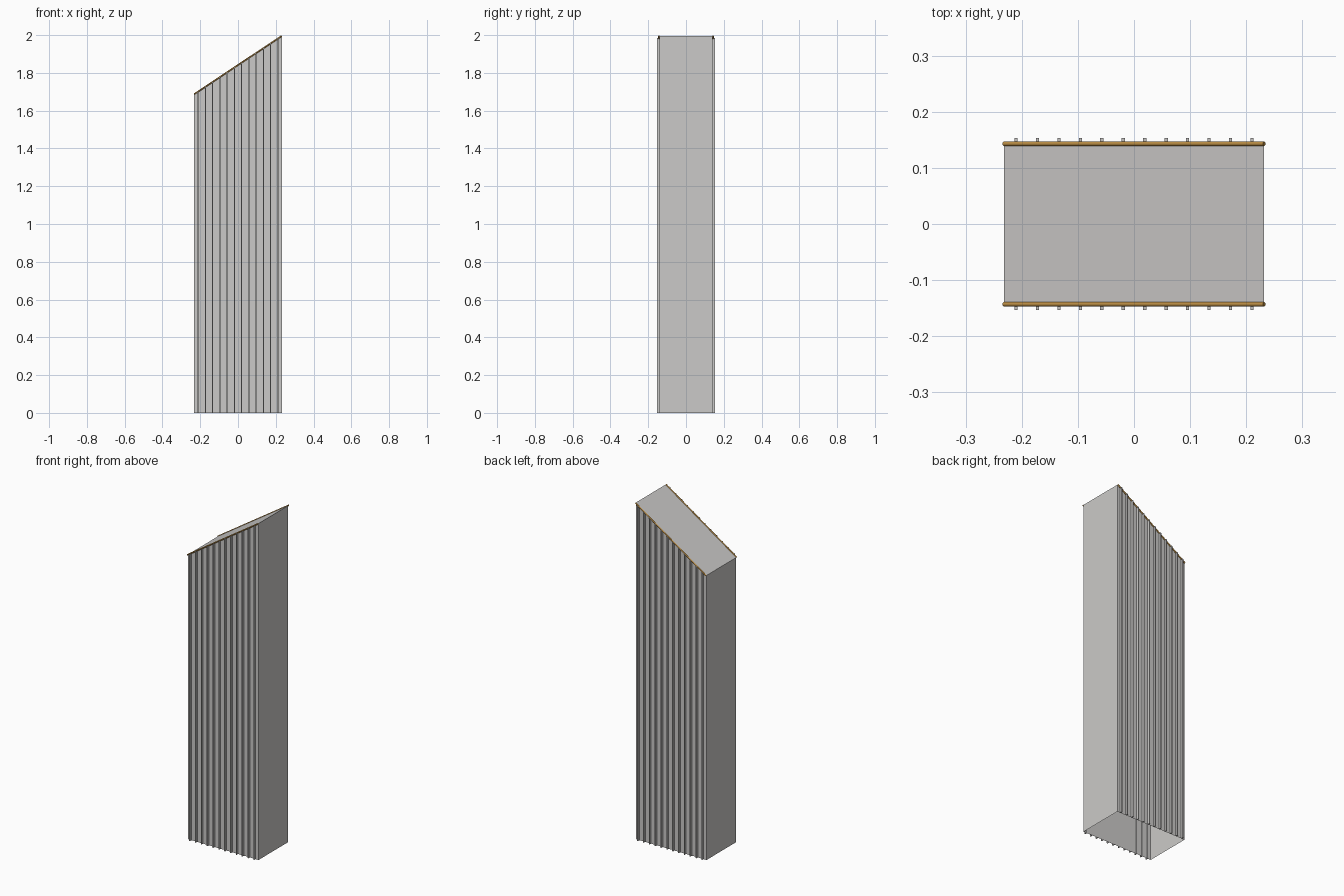
import bpy, bmesh, math
from mathutils import Matrix, Vector

cube = bpy.data.objects.get("Cube")
if cube:
    bpy.data.objects.remove(cube, do_unlink=True)

HALF_X = 0.232      # half width of the tower
WALL_Y = 0.139      # half depth of the tower
LOW, HIGH = 1.688, 1.996
RIBS, PITCH = 12, 0.0383


def make_material(name, colour):
    mat = bpy.data.materials.new(name)
    mat.use_nodes = True
    mat.diffuse_color = (*colour, 1)
    mat.node_tree.nodes["Principled BSDF"].inputs["Base Color"].default_value = (*colour, 1)
    return mat


def roof_height(x):
    return LOW + (HIGH - LOW) * (x + HALF_X) / (2 * HALF_X)


def finish(name, bm, mat, mirror=False):
    mesh = bpy.data.meshes.new(name)
    bm.to_mesh(mesh)
    bm.free()
    mesh.materials.append(mat)
    obj = bpy.data.objects.new(name, mesh)
    bpy.context.collection.objects.link(obj)
    if mirror:
        mod = obj.modifiers.new("front_and_back", 'MIRROR')
        mod.use_axis = (False, True, False)
        mod.use_clip = False
        mod.use_mirror_merge = False
    return obj


def add_block(bm, x0, x1, y0, y1):
    """Upright block whose top follows the sloping roof."""
    for v in bmesh.ops.create_cube(bm, size=1)["verts"]:
        v.co.x = x1 if v.co.x > 0 else x0
        v.co.y = y1 if v.co.y > 0 else y0
        v.co.z = roof_height(v.co.x) if v.co.z > 0 else 0


grey = make_material("light_grey", (0.6, 0.59, 0.58))
gold = make_material("golden_brown", (0.5, 0.27, 0.06))

# Hollow tower shell with an open underside
bm = bmesh.new()
add_block(bm, -HALF_X, HALF_X, -WALL_Y, WALL_Y)
bm.normal_update()
under = [f for f in bm.faces if f.normal.z < -0.9]
bmesh.ops.delete(bm, geom=under, context='FACES_ONLY')
finish("tower_shell", bm, grey)

# Vertical ribs on the front, mirrored to the back
bm = bmesh.new()
for i in range(RIBS):
    x = (i - (RIBS - 1) / 2) * PITCH
    add_block(bm, x - 0.0027, x + 0.0027, -0.153, -0.138)
finish("facade_ribs", bm, grey, mirror=True)

# Slim round trim along the sloping roof edges
bm = bmesh.new()
start = Vector((-HALF_X, -0.143, LOW))
end = Vector((HALF_X, -0.143, HIGH))
axis = end - start
turn = axis.to_track_quat('Z', 'Y').to_matrix().to_4x4()
bmesh.ops.create_cone(bm, cap_ends=True, segments=12, radius1=0.004, radius2=0.004,
                      depth=axis.length,
                      matrix=Matrix.Translation((start + end) / 2) @ turn)
trim = finish("roof_edge_trim", bm, gold, mirror=True)
bpy.context.view_layer.objects.active = trim
trim.select_set(True)
bpy.ops.object.shade_smooth_by_angle(angle=math.radians(40))
